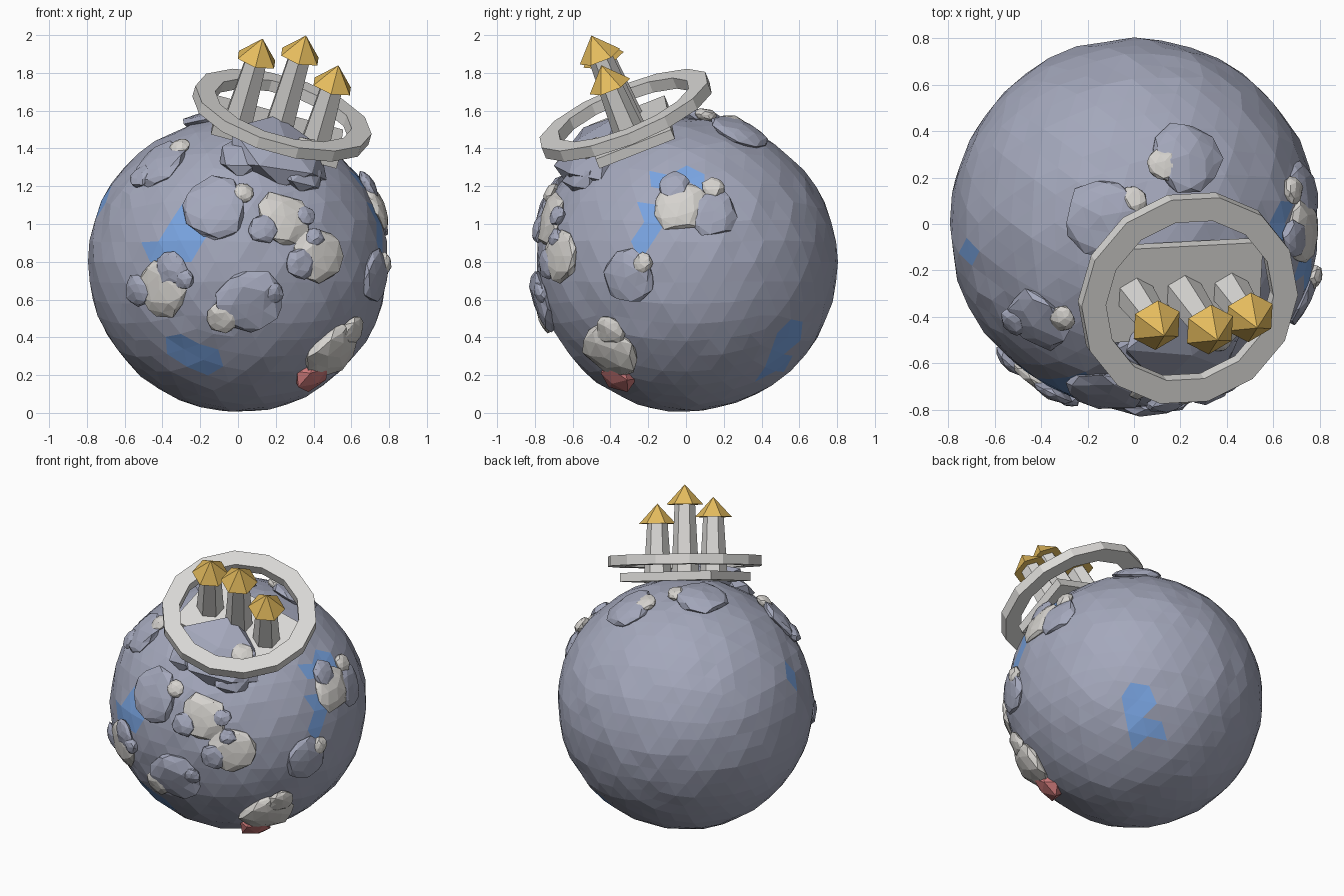
import bpy, bmesh, math, random
from mathutils import Vector, Matrix

if "Cube" in bpy.data.objects:
    bpy.data.objects.remove(bpy.data.objects["Cube"])

random.seed(4)
R, C = 0.797, Vector((0, 0.004, 0.8))


def material(name, rgb):
    m = bpy.data.materials.new(name)
    m.diffuse_color = (*rgb, 1)
    m.use_nodes = True
    m.node_tree.nodes["Principled BSDF"].inputs["Base Color"].default_value = m.diffuse_color
    return m


SLATE = material("slate ground", (0.37, 0.39, 0.50))
WATER = material("lake blue", (0.19, 0.37, 0.75))
PALE = material("pale stone", (0.67, 0.65, 0.62))
MASONRY = material("masonry", (0.71, 0.70, 0.68))
GOLD = material("gold roof", (0.78, 0.50, 0.11))
RED = material("red crystal", (0.60, 0.19, 0.19))


def finish(bm, name, mats, matrix=Matrix()):
    bmesh.ops.recalc_face_normals(bm, faces=bm.faces)
    me = bpy.data.meshes.new(name)
    bm.to_mesh(me)
    bm.free()
    for m in mats:
        me.materials.append(m)
    ob = bpy.data.objects.new(name, me)
    ob.matrix_world = matrix
    bpy.context.collection.objects.link(ob)
    return ob


# Globe radius: slightly flattened towards the top
def radius(n):
    return R - 0.032 * max(0.0, n.z) ** 2


# Points on the globe, read from the front, right, left and top views
def depth(a, b):
    return math.sqrt(max(0.0, R * R - a * a - b * b))


def front(x, z):
    return Vector((x, -depth(x, z - C.z), z - C.z))


def right(y, z):
    return Vector((depth(y, z - C.z), y, z - C.z))


def top(x, y):
    return Vector((x, y, depth(x, y)))


# Globe with lakes coloured by distance to lake centres
lakes = [(front(-0.29, 0.95), 0.14), (front(-0.22, 1.09), 0.11), (front(-0.43, 0.87), 0.06),
         (front(-0.30, 0.35), 0.085), (front(-0.18, 0.29), 0.10),
         (right(-0.14, 1.22), 0.06), (right(-0.06, 1.26), 0.06), (right(0.03, 1.25), 0.05),
         (right(-0.15, 1.09), 0.07), (right(-0.20, 0.92), 0.08),
         (right(0.54, 0.40), 0.09), (right(0.47, 0.25), 0.11),
         (Vector((-0.70, -0.11, 0.33)), 0.07)]
bm = bmesh.new()
bmesh.ops.create_icosphere(bm, subdivisions=4, radius=1)
for v in bm.verts:
    v.co *= radius(v.co) * (1 + random.uniform(-0.010, 0.006))
for f in bm.faces:
    p = f.calc_center_median().normalized() * R
    f.material_index = int(any((p - c).length < r for c, r in lakes))
finish(bm, "globe", [SLATE, WATER], Matrix.Translation(C))


# Flattened rough rock lying on the globe
def rock(p, r, mat, name="boulder", flat=0.30, lift=0.0, stretch=1.0, detail=2, spin=0.0):
    n = p.normalized()
    bm = bmesh.new()
    bmesh.ops.create_icosphere(bm, subdivisions=detail, radius=1.0)
    bm.transform(Matrix.Rotation(random.uniform(0, 6), 3, "Z").to_4x4())
    for v in bm.verts:
        v.co *= random.uniform(0.88, 1.12)
        v.co = Vector((v.co.x * r * stretch, v.co.y * r, v.co.z * max(r * flat, 0.034)))
    bm.transform(Matrix.Rotation(spin, 4, "Z"))
    rot = Vector((0, 0, 1)).rotation_difference(n).to_matrix().to_4x4()
    finish(bm, name, [mat], Matrix.Translation(C + n * (radius(n) + lift)) @ rot)


# Clusters of boulders
for x, z, r, m in [(-0.12, 1.08, 0.175, SLATE), (0.02, 1.16, 0.058, PALE),
                   (0.24, 1.03, 0.145, PALE), (0.13, 0.97, 0.078, SLATE), (0.35, 1.04, 0.055, SLATE),
                   (0.43, 0.83, 0.150, PALE), (0.33, 0.79, 0.085, SLATE), (0.40, 0.92, 0.055, SLATE),
                   (-0.40, 0.66, 0.155, PALE), (-0.35, 0.76, 0.090, SLATE),
                   (-0.52, 0.65, 0.085, SLATE), (-0.28, 0.71, 0.055, SLATE),
                   (0.06, 0.59, 0.175, SLATE), (-0.08, 0.51, 0.085, PALE), (0.18, 0.64, 0.06, SLATE)]:
    rock(front(x, z), r, m, lift=0.014 if r < 0.1 else -0.006)
for y, z, r, m in [(-0.03, 1.10, 0.145, PALE), (0.14, 1.06, 0.13, SLATE), (-0.07, 1.20, 0.085, SLATE),
                   (0.14, 1.19, 0.06, PALE), (-0.31, 0.72, 0.14, SLATE), (-0.23, 0.79, 0.055, PALE)]:
    rock(right(y, z), r, m, lift=0.014 if r < 0.1 else -0.006)
for x, y, r, m in [(0.23, 0.29, 0.155, SLATE), (0.13, 0.26, 0.075, PALE),
                   (-0.14, 0.03, 0.165, SLATE), (0.0, 0.10, 0.06, PALE),
                   (-0.42, -0.43, 0.15, SLATE), (-0.31, -0.41, 0.06, PALE), (-0.51, -0.42, 0.07, SLATE)]:
    rock(top(x, y), r, m, lift=0.018 if r < 0.1 else 0.0)
rock(front(0.50, 0.33), 0.17, PALE, flat=0.36)
rock(front(0.59, 0.44), 0.085, PALE, lift=0.02)
rock(front(0.385, 0.205), 0.105, RED, "red_crystal", flat=0.6, lift=0.012, detail=1)
# Large angular outcrop carrying the citadel
rock(Vector((0.22, -0.50, 0.57)), 0.25, SLATE, "outcrop", flat=0.48, lift=0.01, stretch=1.15, detail=1)
rock(Vector((0.02, -0.54, 0.54)), 0.14, SLATE, "outcrop_left", flat=0.5, lift=0.01, detail=1)
rock(Vector((0.36, -0.58, 0.49)), 0.13, SLATE, "outcrop_right", flat=0.5, lift=0.01, detail=1)
rock(Vector((0.37, -0.49, 0.60)), 0.075, PALE, lift=0.08)

# Tilted citadel frame: local z is the distance from the globe centre
axis = Vector((0.263, -0.366, 0.893)).normalized()
TILT = (Matrix.Translation((0, 0, 0.797))
        @ Vector((0, 0, 1)).rotation_difference(axis).to_matrix().to_4x4())

# Foundation slab
bm = bmesh.new()
bmesh.ops.create_cube(bm, size=1, matrix=Matrix.Translation((0.003, -0.003, 0.775))
                      @ Matrix.Diagonal((0.69, 0.43, 0.055, 1)))
finish(bm, "foundation_slab", [MASONRY], TILT)

# Floating ring: square section swept round 14 sides
bm = bmesh.new()
N = 14
loops = []
for i in range(N):
    a = 2 * math.pi * i / N
    loops.append([bm.verts.new((r * math.cos(a) + 0.003, r * math.sin(a), z))
                  for r, z in [(0.484, 0.842), (0.484, 0.905), (0.375, 0.905), (0.375, 0.842)]])
for i in range(N):
    p, q = loops[i], loops[(i + 1) % N]
    for j in range(4):
        k = (j + 1) % 4
        bm.faces.new((p[j], q[j], q[k], p[k]))
finish(bm, "floating_ring", [MASONRY], TILT)


# Towers with pointed roofs
def cone(name, x, y, z0, z1, r0, r1, mat):
    bm = bmesh.new()
    bmesh.ops.create_cone(bm, cap_ends=True, segments=6, radius1=r0, radius2=r1, depth=z1 - z0,
                          matrix=Matrix.Translation((x, y, (z0 + z1) / 2)))
    finish(bm, name, [mat], TILT)


for x, tip in [(-0.21, 1.268), (0.006, 1.35), (0.215, 1.235)]:
    cone("tower", x, -0.008, 0.785, tip - 0.12, 0.086, 0.064, MASONRY)
    cone("tower_roof", x, -0.008, tip - 0.125, tip, 0.115, 0.0, GOLD)
